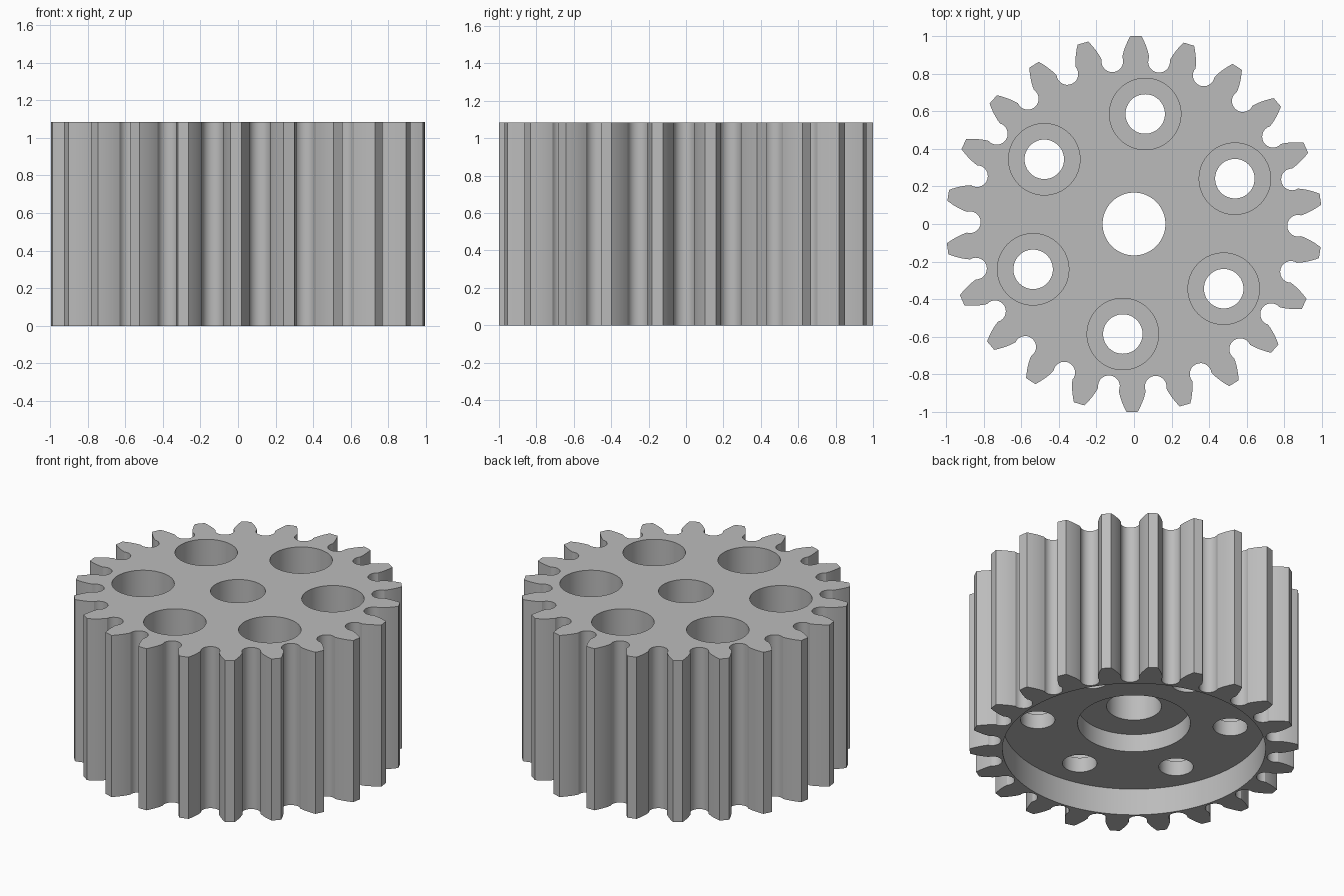
import bpy, bmesh, math
from mathutils import Vector, Matrix

if "Cube" in bpy.data.objects:
    bpy.data.objects.remove(bpy.data.objects["Cube"], do_unlink=True)

TEETH = 22
HEIGHT = 1.085
PHASE = math.radians(89.4)
TIP = 1.0
PITCH_R = TIP * TEETH / (TEETH + 2)
BASE_R = PITCH_R * math.cos(math.radians(20))
FLANK_R = 0.89            # where the involute flank meets the root pocket
POCKET_C, POCKET_R = 0.873, 0.058

steel = bpy.data.materials.new("grey steel")
steel.use_nodes = True
grey = (0.5, 0.5, 0.5, 1)
steel.diffuse_color = grey
steel.node_tree.nodes["Principled BSDF"].inputs["Base Color"].default_value = grey


def involute(r):
    a = math.acos(min(1, BASE_R / r))
    return math.tan(a) - a


def polar(r, a):
    return Vector((r * math.cos(a), r * math.sin(a), 0))


def tooth_outline():
    """One tooth centred on +x, followed by its round root pocket."""
    half_base = math.pi / (2 * TEETH) + involute(PITCH_R)
    radii = [FLANK_R + (TIP - FLANK_R) * i / 6 for i in range(7)]
    flank = [polar(r, involute(r) - half_base) for r in radii]
    points = flank + [Vector((p.x, -p.y, 0)) for p in reversed(flank)]
    start = math.acos((FLANK_R - POCKET_C) / POCKET_R)
    turn = Matrix.Rotation(math.pi / TEETH, 3, 'Z')
    steps = 14
    for i in range(1, steps):
        t = -start - (2 * math.pi - 2 * start) * i / steps
        points.append(turn @ (Vector((POCKET_C, 0, 0)) + polar(POCKET_R, t)))
    return points


def make_object(name, bm):
    mesh = bpy.data.meshes.new(name)
    bmesh.ops.recalc_face_normals(bm, faces=bm.faces)
    bm.to_mesh(mesh)
    bm.free()
    mesh.materials.append(steel)
    obj = bpy.data.objects.new(name, mesh)
    bpy.context.collection.objects.link(obj)
    return obj


def cut(target, radius, z0, z1, x=0, y=0, sides=64):
    """Remove a vertical cylinder from the target."""
    bm = bmesh.new()
    place = Matrix.Translation((x, y, (z0 + z1) / 2))
    bmesh.ops.create_cone(bm, cap_ends=True, segments=sides, radius1=radius,
                          radius2=radius, depth=z1 - z0, matrix=place)
    cutter = make_object("cutter", bm)
    cutter.hide_render = True
    mod = target.modifiers.new("cut", 'BOOLEAN')
    mod.operation = 'DIFFERENCE'
    mod.solver = 'EXACT'
    mod.object = cutter
    bpy.context.view_layer.objects.active = target
    bpy.ops.object.modifier_apply(modifier=mod.name)
    bpy.data.objects.remove(cutter, do_unlink=True)


# Toothed body
bm = bmesh.new()
outline = tooth_outline()
ring = []
for k in range(TEETH):
    spin = Matrix.Rotation(PHASE + 2 * math.pi * k / TEETH, 3, 'Z')
    ring += [bm.verts.new(spin @ p) for p in outline]
base = bm.faces.new(ring)
top = bmesh.ops.extrude_face_region(bm, geom=[base], use_keep_orig=True)
bmesh.ops.translate(bm, vec=(0, 0, HEIGHT),
                    verts=[v for v in top["geom"] if isinstance(v, bmesh.types.BMVert)])
gear = make_object("spur_gear", bm)

# Underside recess, stepped hub recess and centre bore
cut(gear, 0.80, -0.1, 0.18, sides=128)
cut(gear, 0.343, -0.1, 0.30)
cut(gear, 0.167, -0.1, HEIGHT + 0.1)

# Ring of counterbored bolt holes
for k in range(6):
    p = polar(0.588, math.radians(24.2 + 60 * k))
    cut(gear, 0.19, 0.28, HEIGHT + 0.1, p.x, p.y)
    cut(gear, 0.105, -0.1, HEIGHT + 0.1, p.x, p.y, 48)

# Smooth curved walls, keep sharp edges
bpy.ops.object.select_all(action='DESELECT')
gear.select_set(True)
bpy.context.view_layer.objects.active = gear
bpy.ops.object.shade_smooth_by_angle(angle=math.radians(30))
